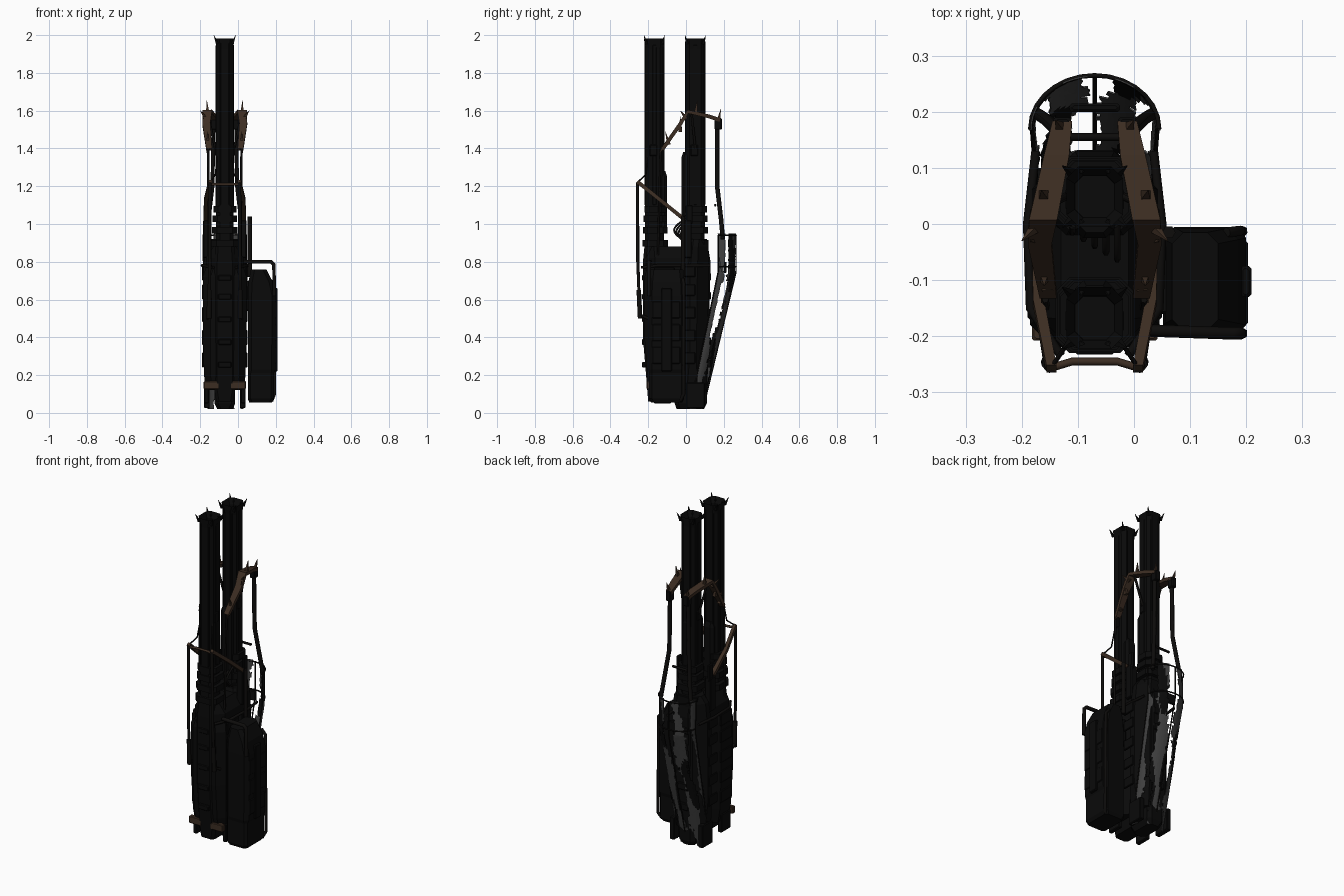
import bpy, bmesh, math, random
from mathutils import Vector

if "Cube" in bpy.data.objects:
    bpy.data.objects.remove(bpy.data.objects["Cube"])
random.seed(4)
CX = -0.07  # symmetry plane of the twin-barrel gun


def mat(name, c):
    m = bpy.data.materials.new(name)
    m.diffuse_color = (*c, 1)
    m.use_nodes = True
    m.node_tree.nodes["Principled BSDF"].inputs["Base Color"].default_value = m.diffuse_color
    return m


BLACK = mat("black metal", (0.0028, 0.0028, 0.0028))
DARK = mat("dark tube", (0.004, 0.0036, 0.0033))
BROWN = mat("rust brown", (0.045, 0.026, 0.016))
GREY = mat("tattered grey", (0.05, 0.05, 0.05))


def add(name, me, *mats):
    ob = bpy.data.objects.new(name, me)
    bpy.context.collection.objects.link(ob)
    for m in mats:
        me.materials.append(m)
    return ob


def loft(name, rings, m, cap=True):
    """Skin a list of equal-length point rings."""
    bm = bmesh.new()
    vs = [[bm.verts.new(p) for p in r] for r in rings]
    n = len(rings[0])
    for a, b in zip(vs, vs[1:]):
        for i in range(n):
            bm.faces.new((a[i], a[(i + 1) % n], b[(i + 1) % n], b[i]))
    if cap:
        bm.faces.new(vs[0][::-1])
        bm.faces.new(vs[-1])
    bmesh.ops.recalc_face_normals(bm, faces=bm.faces)
    me = bpy.data.meshes.new(name)
    bm.to_mesh(me)
    bm.free()
    return add(name, me, m)


def octo(z, x0, x1, y0, y1, c):
    return [(x0 + c, y0, z), (x1 - c, y0, z), (x1, y0 + c, z), (x1, y1 - c, z),
            (x1 - c, y1, z), (x0 + c, y1, z), (x0, y1 - c, z), (x0, y0 + c, z)]


def block(name, secs, m=BLACK):
    """secs: (z, half width, y0, y1, chamfer), centred on the gun."""
    return loft(name, [octo(z, CX - h, CX + h, a, b, c) for z, h, a, b, c in secs], m)


def box(name, x0, x1, y0, y1, z0, z1, m=BLACK, c=0.004):
    return loft(name, [octo(z, x0 + i, x1 - i, y0 + i, y1 - i, c)
                       for z, i in ((z0, c), (z0 + c, 0), (z1 - c, 0), (z1, c))], m)


def pair(name, o0, o1, *rest, **kw):
    """Box mirrored across the gun centre, offsets measured outward."""
    box(name + "_right", CX + o0, CX + o1, *rest, **kw)
    box(name + "_left", CX - o1, CX - o0, *rest, **kw)


def tube(name, pts, r, m=DARK):
    cu = bpy.data.curves.new(name, 'CURVE')
    cu.dimensions = '3D'
    cu.bevel_depth, cu.bevel_resolution, cu.use_fill_caps = r, 1, True
    sp = cu.splines.new('POLY')
    sp.points.add(len(pts) - 1)
    for p, q in zip(sp.points, pts):
        p.co = (*q, 1)
    tmp = bpy.data.objects.new(name + "_path", cu)
    bpy.context.collection.objects.link(tmp)
    dg = bpy.context.evaluated_depsgraph_get()
    me = bpy.data.meshes.new_from_object(tmp.evaluated_get(dg))
    bpy.data.objects.remove(tmp)
    me.materials.clear()
    return add(name, me, m)


def strap(name, pts, t, m):
    """Flat bar: pts are (x, y, z, width along x)."""
    rings = []
    for i, (x, y, z, w) in enumerate(pts):
        a, b = pts[max(i - 1, 0)], pts[min(i + 1, len(pts) - 1)]
        n = Vector((0, -(b[2] - a[2]), b[1] - a[1])).normalized() * t / 2
        c, h = Vector((x, y, z)), Vector((w / 2, 0, 0))
        rings.append([c - h - n, c + h - n, c + h + n, c - h + n])
    return loft(name, rings, m)


def spike(name, base, tip, r, m=BROWN):
    b, t = Vector(base), Vector(tip)
    d = (t - b).normalized()
    u = d.orthogonal().normalized()
    v = d.cross(u)
    loft(name, [[c + q * k for q in (u, v, -u, -v)] for c, k in ((b, r), (t, .0008))], m)


# Receiver: front and rear blocks with narrow spine and butt
block("front_receiver", [(.12, .10, -.19, -.03, .03), (.2, .11, -.205, -.03, .035),
                         (.4, .115, -.22, -.03, .04), (.72, .115, -.22, -.03, .04), (.77, .10, -.205, -.03, .04)])
block("rear_receiver", [(.12, .10, -.04, .105, .045), (.3, .115, -.04, .115, .06),
                        (.75, .115, -.04, .12, .06), (.88, .105, -.02, .12, .055), (.92, .08, .0, .11, .04)])
block("front_spine", [(.06, .045, -.2, -.04, .015), (.12, .055, -.205, -.04, .015),
                      (.4, .055, -.228, -.04, .015), (.8, .055, -.228, -.04, .015), (.88, .05, -.22, -.05, .015)])
block("rear_butt", [(.02, .04, -.05, .095, .02), (.05, .055, -.06, .11, .02),
                    (.2, .055, -.06, .115, .02), (.8, .055, -.04, .13, .02), (.86, .05, -.03, .12, .02)])
pair("butt_prong", .08, .11, .0, .1, .025, .16)
pair("front_foot", .085, .11, -.17, -.08, .05, .16)
pair("foot_cap", .03, .112, -.208, -.18, .125, .168, m=BROWN)
for i, z in enumerate((.24, .36, .48, .6, .7)):
    pair(f"side_panel_{i}", .11, .12, -.17, -.06, z, z + .07)
    pair(f"rear_panel_{i}", .11, .12, -.03, .05, z + .02, z + .08)
    box(f"spine_rib_{i}", CX - .035, CX + .035, -.233, -.2, z, z + .03)
    box(f"back_rib_{i}", CX - .035, CX + .035, .1, .132, z, z + .04)

# Two barrels with sleeve, collars and flared hollow muzzle
for tag, y0, y1, sleeve, sy0, sy1 in (("front", -.22, -.115, 1.28, -.215, -.1),
                                      ("rear", -.002, .1, 1.38, -.025, .1)):
    cy, hy = (y0 + y1) / 2, (y1 - y0) / 2

    def ring(z, k):
        return octo(z, CX - .048 * k, CX + .048 * k, cy - hy * k, cy + hy * k, .02 * k)
    loft(tag + "_barrel", [ring(.8, .95), ring(1.93, .95), ring(1.96, 1), ring(1.983, 1.05),
                           ring(1.95, .74), ring(1.6, .72)], BLACK)
    block(tag + "_sleeve", [(.95, .035, sy0, sy1, .015), (sleeve - .03, .035, sy0, sy1, .015),
                            (sleeve, .025, sy0 + .01, sy1 - .01, .01)])
    for k, z in enumerate((.88, .95, 1.01, 1.06)):
        g = .02 - .003 * k
        block(f"{tag}_collar_{k}", [(z, .05 + g, y0 - g + .01, y1 + g, .025),
                                    (z + .035, .05 + g, y0 - g + .01, y1 + g, .025)])
    for s in (-1, 1):
        box(f"{tag}_barrel_rail_{s}", CX + s * .042 - .006, CX + s * .042 + .006, cy - .012, cy + .012, 1.1, 1.95)
        for e in (-1, 1):
            box(f"{tag}_edge_rail_{s}_{e}", CX + s * .024 - .006, CX + s * .024 + .006,
                cy + e * .047 - .006, cy + e * .047 + .006, 1.1, 1.97)
            spike(f"{tag}_muzzle_horn_{s}_{e}", (CX + s * .04, cy + e * .042, 1.955),
                  (CX + s * .058, cy + e * .055, 2.0), .01, BLACK)
    box(tag + "_gas_block", CX - .052, CX + .052, cy - .025, cy + .015, 1.36, 1.42)
box("barrel_bridge", CX - .03, CX + .03, -.13, .02, .82, .88)
block("receiver_collar", [(.76, .1, -.215, .12, .05), (.82, .1, -.215, .12, .05), (.88, .06, -.2, .1, .03)])
pair("collar_side_bar", .075, .115, -.02, .03, .82, 1.02)
pair("high_side_plate", .095, .112, .0, .035, 1.0, 1.1)

# Cables arching between the barrels
for i in range(5):
    r = .025 + .012 * i
    tube(f"cable_{i}", [(CX - .04 + .02 * i, .01 - r * math.sin(a), .87 + .008 * i + .13 * a / math.pi)
                        for a in [math.pi * k / 10 for k in range(11)]], .006)

# Side magazine box with its tube guard
M = octo
loft("magazine", [M(.055, .06, .18, -.185, -.02, .015), M(.075, .052, .19, -.195, -.01, .015),
                  M(.21, .052, .19, -.195, -.01, .015), M(.23, .052, .198, -.2, -.005, .02),
                  M(.62, .052, .2, -.2, -.005, .02), M(.69, .055, .185, -.197, -.008, .02),
                  M(.76, .068, .15, -.19, -.015, .02)], BLACK)
box("magazine_rib", .19, .209, -.13, -.075, .22, .66)
for i, z in enumerate((.26, .38, .5)):
    box(f"magazine_panel_{i}", .19, .203, -.18, -.03, z, z + .09)
box("magazine_joint", .03, .07, -.16, -.03, .54, .7)
tube("magazine_post", [(.062, -.015, 1.04), (.062, -.015, .72)], .012)
tube("magazine_guard_front", [(.03, -.19, .8), (.175, -.195, .8), (.19, -.195, .785), (.192, -.195, .62)], .011)
tube("magazine_guard_rear", [(.165, -.015, .71), (.19, -.012, .68), (.194, -.012, .1), (.18, -.03, .065)], .009)

# Mirrored cage: front rods, rear posts, brown straps and spikes
for s, side in ((1, "right"), (-1, "left")):
    X = lambda o: CX + s * o
    tube("front_rod_" + side, [(X(.09), -.2, .5), (X(.083), -.245, .52), (X(.08), -.255, .8), (X(.078), -.257, 1.22)], .009)
    tube("front_rod_grip_" + side, [(X(.083), -.243, .5), (X(.082), -.25, .65)], .013)
    tube("front_brace_" + side, [(X(.078), -.257, 1.22), (X(.05), -.215, 1.26), (X(.04), -.2, 1.36)], .004)
    tube("thin_rod_" + side, [(X(.085), -.15, .78), (X(.088), -.135, 1.4)], .006)
    tube("rear_post_" + side, [(X(.06), .165, 1.54), (X(.065), .165, 1.2), (X(.085), .185, 1.03),
                               (X(.1), .195, .92)], .012)
    strap("diagonal_strap_" + side, [(X(.077), -.258, 1.225, .018), (X(.1), -.14, 1.13, .02),
                                     (X(.1), -.01, 1.025, .025)], .02, BROWN)
    tube("side_rail_" + side, [(X(.06), -.235, .77), (X(.115), -.15, .78), (X(.12), .0, .78), (X(.105), .13, .78)], .008)
    strap("upper_arm_" + side, [(X(.058), .18, 1.55, .035), (X(.068), .12, 1.57, .045), (X(.092), .01, 1.595, .05),
                                (X(.098), -.03, 1.53, .042), (X(.083), -.125, 1.395, .03)], .02, BROWN)
    box("arm_clamp_" + side, X(.058) - .016, X(.058) + .016, .15, .19, 1.5, 1.56)
    tube("arm_stay_" + side, [(X(.09), .03, 1.58), (X(.05), .05, 1.4)], .007)
    for i, (o, y, z, do, dy, dz) in enumerate(((.06, .17, 1.54, .01, .015, .07), (.09, .05, 1.58, .005, .01, .075),
                                               (.1, -.0, 1.56, .03, -.03, .04), (.1, -.03, 1.49, .015, -.0, .08),
                                               (.09, -.09, 1.42, .0, -.02, .07), (.085, -.11, 1.42, .01, -.03, -.045))):
        spike(f"spike_{i}_{side}", (X(o), y, z), (X(o + do), y + dy, z + dz), .014)
tube("front_crossbar", [(CX - .08, -.257, 1.21), (CX - .04, -.245, 1.21), (CX + .04, -.245, 1.21),
                        (CX + .08, -.257, 1.21)], .007, BROWN)
tube("rear_crossbar", [(CX - .05, .155, 1.1), (CX + .05, .155, 1.1)], .007)


# Tattered shell hanging behind the receiver
def shell(a, t):
    """a: angle across the back, t: 0 at the bottom to 1 at the top."""
    u = min(1, t / .78)
    depth = .07 + .025 * u
    return Vector((CX + (.10 + .015 * t) * math.cos(a), .02 + .15 * u + depth * math.sin(a), .02 + .93 * t))


bm = bmesh.new()
NA, NT = 30, 60
g = [[bm.verts.new(shell(math.pi * (i + random.uniform(-.3, .3)) / NA, (j + random.uniform(-.3, .3) * (0 < j < NT)) / NT))
      for i in range(NA + 1)] for j in range(NT + 1)]
for j in range(NT):
    for i in range(NA):
        w = math.sin(i * .62 + j * .05) + .6 * math.sin(j * .2 - i * .35) + random.uniform(-.2, .2)
        if w > (-.25 if j < 46 else .1):
            f = bm.faces.new((g[j][i], g[j][i + 1], g[j + 1][i + 1], g[j + 1][i]))
            f.material_index = 1 if math.sin(i * .45 + 1) + math.sin(j * .17 + i * .3) < -1 else 0
bmesh.ops.delete(bm, geom=[v for v in bm.verts if not v.link_faces], context='VERTS')
me = bpy.data.meshes.new("tattered_shell")
bm.to_mesh(me)
bm.free()
ob = add("tattered_shell", me, GREY, BLACK)
so = ob.modifiers.new("thickness", 'SOLIDIFY')
so.thickness = .003

# Hoops and stays carrying the shell
for t in (.81, .99):
    tube(f"shell_hoop_{int(t * 100)}", [shell(math.pi * k / 14, t) for k in range(15)], .004)
for k, a in enumerate((.0, .5, 1)):
    tube(f"shell_stay_{k}", [shell(math.pi * a, t) for t in (.05, .4, .78, .99)], .004)
box("shell_mount", CX - .045, CX + .045, .2, .215, .74, .8)
